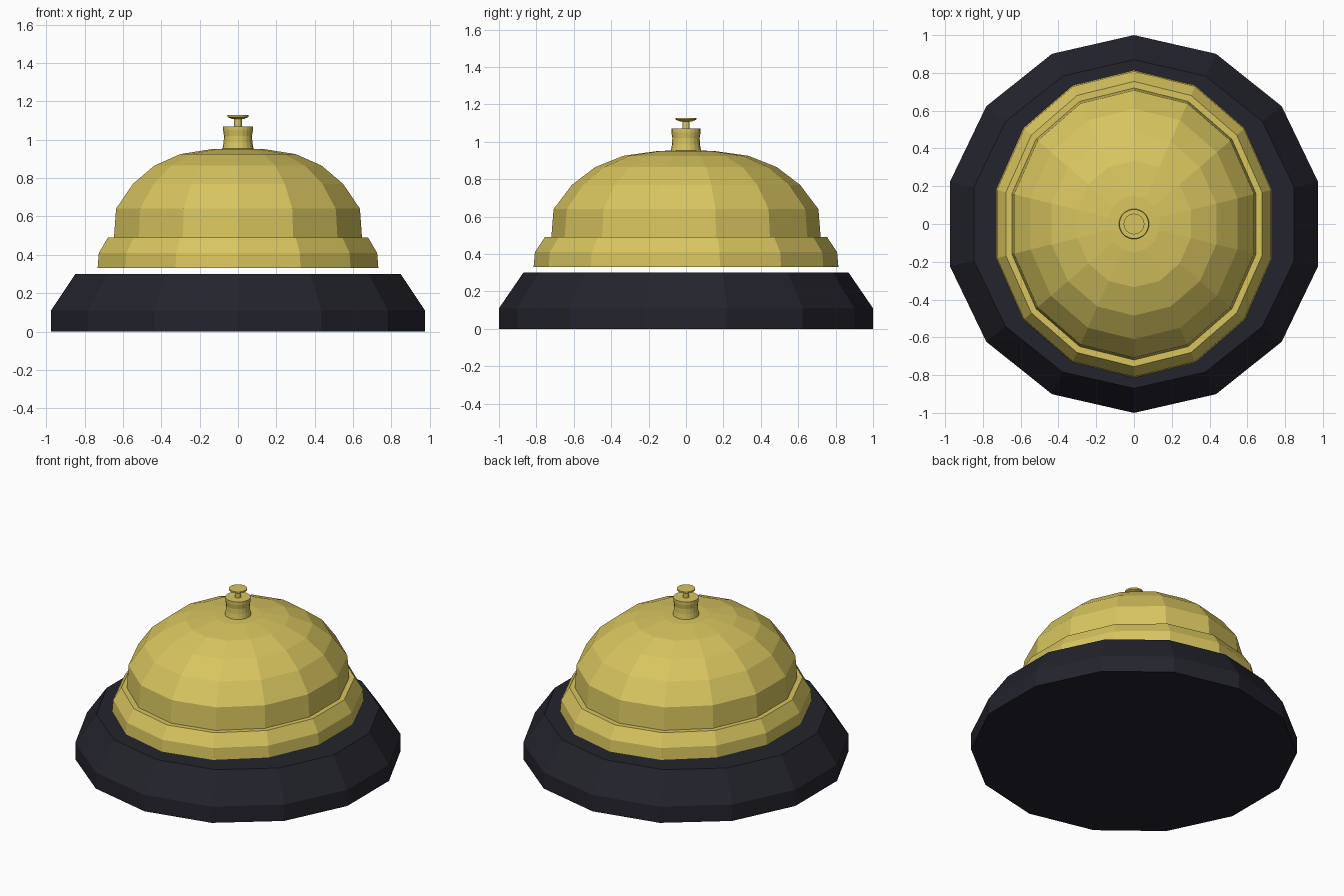
import bpy, math

if "Cube" in bpy.data.objects:
    bpy.data.objects.remove(bpy.data.objects["Cube"])


def material(name, rgb):
    m = bpy.data.materials.new(name)
    m.diffuse_color = (*rgb, 1)
    m.use_nodes = True
    m.node_tree.nodes["Principled BSDF"].inputs["Base Color"].default_value = m.diffuse_color
    return m


gold = material("brass yellow", (0.69, 0.56, 0.115))
dark = material("dark blue black", (0.017, 0.017, 0.026))


def lathe(name, profile, sides, mat, sx=1.0, cap_bottom=True, smooth=False):
    """Revolve (radius, z) points, first ring at the bottom, corner on the y axis."""
    verts, faces = [], []
    for r, z in profile:
        for i in range(sides):
            a = math.pi / 2 + 2 * math.pi * i / sides
            verts.append((r * sx * math.cos(a), r * math.sin(a), z))
    for k in range(len(profile) - 1):
        for i in range(sides):
            j = (i + 1) % sides
            faces.append((k * sides + i, k * sides + j,
                          (k + 1) * sides + j, (k + 1) * sides + i))
    top = (len(profile) - 1) * sides
    faces.append(tuple(range(top, top + sides)))
    if cap_bottom:
        faces.append(tuple(reversed(range(sides))))
    me = bpy.data.meshes.new(name)
    me.from_pydata(verts, [], faces)
    me.materials.append(mat)
    ob = bpy.data.objects.new(name, me)
    bpy.context.collection.objects.link(ob)
    if smooth:
        bpy.context.view_layer.objects.active = ob
        ob.select_set(True)
        bpy.ops.object.shade_smooth_by_angle(angle=math.radians(35))
        ob.select_set(False)
    return ob


# Faceted base
lathe("base", [(1.0, 0), (1.0, 0.11), (0.87, 0.30)], 14, dark)

# Open bell, floating just above the base and slightly narrower in x
lathe("bell_dome",
      [(0.815, 0.33), (0.808, 0.41), (0.755, 0.49), (0.72, 0.49),
       (0.708, 0.64), (0.61, 0.77), (0.485, 0.865), (0.335, 0.925),
       (0.15, 0.951), (0.02, 0.955)],
      14, gold, sx=0.921, cap_bottom=False)

# Waisted collar on the bell
lathe("collar", [(0.083, 0.94), (0.075, 0.985), (0.073, 1.02), (0.078, 1.05), (0.078, 1.07)],
      20, gold)

# Plunger pin and push button
lathe("plunger_pin", [(0.02, 1.065), (0.02, 1.115)], 12, gold)
lathe("push_button", [(0.03, 1.108), (0.055, 1.118), (0.055, 1.128)], 24, gold)
